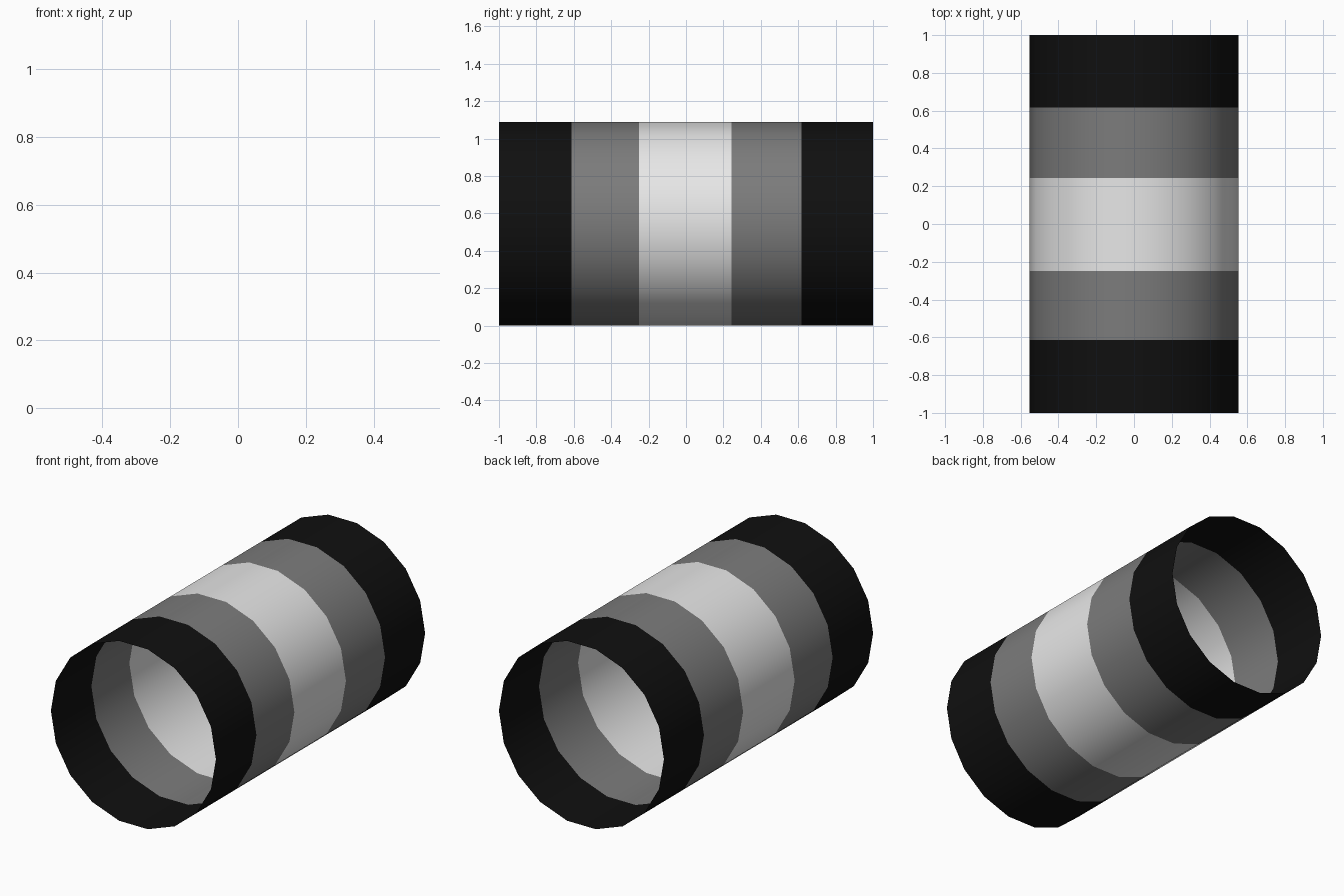
import bpy, bmesh, math

if "Cube" in bpy.data.objects:
    bpy.data.objects.remove(bpy.data.objects["Cube"])

SIDES = 18
RADIUS = 0.5525
CENTER_Z = RADIUS * math.cos(math.pi / SIDES)   # rests on a flat facet


def material(name, value):
    m = bpy.data.materials.new(name)
    m.diffuse_color = (value, value, value, 1.0)
    m.use_nodes = True
    m.node_tree.nodes["Principled BSDF"].inputs["Base Color"].default_value = m.diffuse_color
    return m


black = material("black", 0.005)
grey = material("mid grey", 0.2)
white = material("light grey", 0.8)


def band(name, y0, y1, mat):
    """Open, thin-walled length of tube running along y."""
    bm = bmesh.new()
    rings = []
    for y in (y0, y1):
        rings.append([bm.verts.new((RADIUS * math.cos(a), y, CENTER_Z + RADIUS * math.sin(a)))
                      for a in (2 * math.pi * i / SIDES for i in range(SIDES))])
    front, back = rings
    for i in range(SIDES):
        j = (i + 1) % SIDES
        # wound so that the normal points outward
        f = bm.faces.new((front[i], back[i], back[j], front[j]))
        f.smooth = True
    bm.normal_update()
    if bm.faces[:][0].normal.x < 0:
        bmesh.ops.reverse_faces(bm, faces=bm.faces[:])
    mesh = bpy.data.meshes.new(name)
    bm.to_mesh(mesh)
    bm.free()
    mesh.materials.append(mat)
    bpy.context.collection.objects.link(bpy.data.objects.new(name, mesh))


# Five colour bands from front to back
band("front_end_band", -1.0, -0.613, black)
band("front_grey_band", -0.613, -0.25, grey)
band("middle_band", -0.25, 0.243, white)
band("back_grey_band", 0.243, 0.617, grey)
band("back_end_band", 0.617, 1.0, black)
